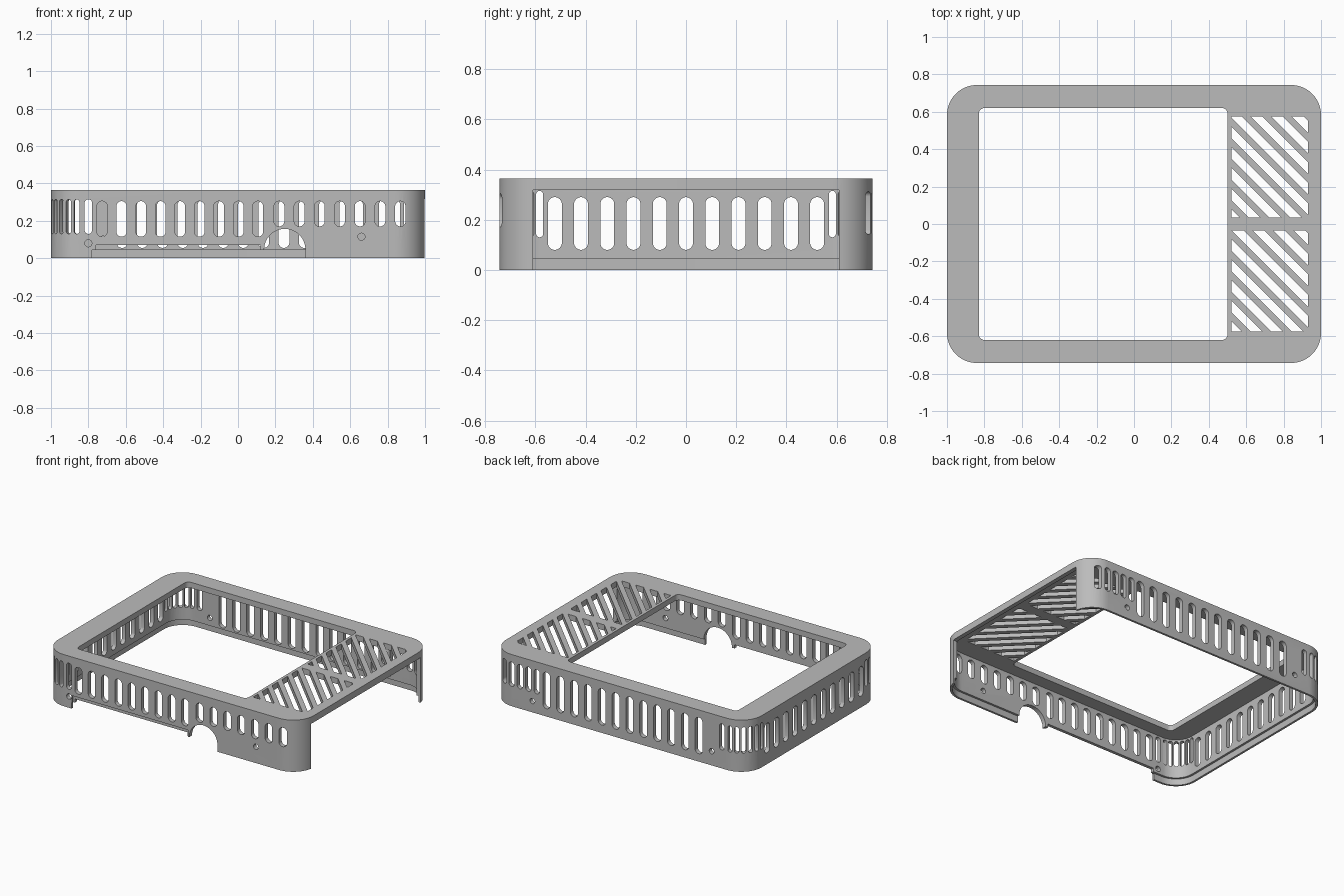
import bpy, bmesh
from math import pi, cos, sin, radians
from mathutils import Vector

if "Cube" in bpy.data.objects:
    bpy.data.objects.remove(bpy.data.objects["Cube"])

HX, HY, TOP, RADIUS, WALL = 1.0, 0.743, 0.365, 0.16, 0.03


def prism(bm, points, push):
    """Closed solid made by sweeping a flat outline along a vector."""
    face = bm.faces.new([bm.verts.new(p) for p in points])
    swept = bmesh.ops.extrude_face_region(bm, geom=[face], use_keep_orig=True)
    verts = [g for g in swept["geom"] if isinstance(g, bmesh.types.BMVert)]
    bmesh.ops.translate(bm, verts=verts, vec=push)


def rounded(bm, x0, x1, y0, y1, r, z0, z1, steps=12):
    points = []
    corners = [(x1 - r, y1 - r), (x0 + r, y1 - r), (x0 + r, y0 + r), (x1 - r, y0 + r)]
    for k, (cx, cy) in enumerate(corners):
        for i in range(steps + 1):
            a = (k + i / steps) * pi / 2
            points.append((cx + r * cos(a), cy + r * sin(a), z0))
    prism(bm, points, Vector((0, 0, z1 - z0)))


def box(bm, x0, x1, y0, y1, z0, z1):
    prism(bm, [(x0, y0, z0), (x1, y0, z0), (x1, y1, z0), (x0, y1, z0)],
          Vector((0, 0, z1 - z0)))


def slot(bm, x, y, facing, width, z0, z1, depth=0.12, n=20):
    """Round-ended slot through a wall whose normal has the given angle."""
    out = Vector((cos(facing), sin(facing), 0))
    side = Vector((-sin(facing), cos(facing), 0))
    r, points = width / 2, []
    for i in range(n):
        a = 2 * pi * (i + 0.5) / n
        z = r * sin(a) + (z1 - r if sin(a) > 0 else z0 + r)
        points.append(Vector((x, y, z)) + side * r * cos(a) - out * depth / 2)
    prism(bm, points, out * depth)


def strip(bm, c, y0, y1):
    """Diagonal vent, clipped to one rectangular vent field."""
    part = bmesh.new()
    box(part, 0.52, 0.93, y0, y1, 0.319, 0.45)
    normal = Vector((1, 1, 0)).normalized()
    for sign in (1, -1):
        cut = bmesh.ops.bisect_plane(
            part, geom=part.verts[:] + part.edges[:] + part.faces[:],
            plane_co=Vector((c + sign * 0.031, 0, 0)), plane_no=normal * sign,
            clear_outer=True)
        edges = [g for g in cut["geom_cut"] if isinstance(g, bmesh.types.BMEdge)]
        if edges:
            bmesh.ops.holes_fill(part, edges=edges)
    if part.faces:
        temp = bpy.data.meshes.new("strip")
        part.to_mesh(temp)
        bm.from_mesh(temp)
        bpy.data.meshes.remove(temp)
    part.free()


def make(name, bm):
    bmesh.ops.recalc_face_normals(bm, faces=bm.faces[:])
    mesh = bpy.data.meshes.new(name)
    bm.to_mesh(mesh)
    bm.free()
    obj = bpy.data.objects.new(name, mesh)
    bpy.context.collection.objects.link(obj)
    return obj


def carve(obj, bm):
    cutter = make("cutter", bm)
    cutter.hide_render = True
    mod = obj.modifiers.new("carve", "BOOLEAN")
    mod.operation, mod.solver, mod.object = "DIFFERENCE", "EXACT", cutter
    bpy.context.view_layer.update()
    deps = bpy.context.evaluated_depsgraph_get()
    mesh = bpy.data.meshes.new_from_object(obj.evaluated_get(deps))
    obj.modifiers.clear()
    obj.data = mesh
    bpy.data.objects.remove(cutter)


# Solid body
body = bmesh.new()
rounded(body, -HX, HX, -HY, HY, RADIUS, 0, TOP)
frame = make("enclosure_frame", body)

# Inner cavity, then the wider step around the bottom rim
for inset, z in ((WALL, 0.325), (WALL / 2, 0.045)):
    bm = bmesh.new()
    rounded(bm, -HX + inset, HX - inset, -HY + inset, HY - inset, RADIUS - inset, -0.1, z)
    carve(frame, bm)

# Top window and open right end
bm = bmesh.new()
rounded(bm, -0.83, 0.5, -0.62, 0.62, 0.03, 0.319, 0.5, 5)
box(bm, 0.9, 1.1, -0.61, 0.61, -0.1, 0.318)

# Diagonal vents in two fields
for i in range(9):
    strip(bm, 0.57 + 0.11 * i, 0.035, 0.575)
    strip(bm, -0.03 + 0.11 * i, -0.575, -0.035)

# Front wall slots: long ones, then short ones above the notch
for i in range(9):
    slot(bm, -0.727 + 0.1042 * i, -HY, -pi / 2, 0.056, 0.115, 0.305)
for i in range(7):
    slot(bm, 0.22 + 0.108 * i, -HY, -pi / 2, 0.056, 0.17, 0.305)

# Back wall slots: tall ones, then short ones
for i in range(12):
    slot(bm, -0.62 + 0.1082 * i, HY, pi / 2, 0.058, 0.055, 0.312)
for i in range(5):
    slot(bm, 0.645 + 0.066 * i, HY - 0.02, pi / 2, 0.045, 0.14, 0.312)

# End wall slots
for i in range(11):
    slot(bm, -HX, 0.1045 * (i - 5), pi, 0.056, 0.08, 0.29)

# Slots around both closed corners
for side in (1, -1):
    slot(bm, -0.8, side * HY, side * pi / 2, 0.04, 0.13, 0.315)
    for i in range(6):
        a = radians(98 + 16.4 * i)
        r = RADIUS - WALL / 2
        slot(bm, -HX + RADIUS + r * cos(a), side * (HY - RADIUS + r * sin(a)),
             side * a, 0.028, 0.13, 0.315, 0.06)

# Screw holes
for x, side, z in ((-0.8, -1, 0.08), (0.66, -1, 0.115), (-0.72, 1, 0.1), (0.68, 1, 0.08)):
    slot(bm, x, side * HY, side * pi / 2, 0.038, z - 0.019, z + 0.019)
carve(frame, bm)

# Front bottom cut-out with its taller part and the round notch
bm = bmesh.new()
box(bm, -0.78, 0.36, -0.8, -0.65, -0.1, 0.044)
carve(frame, bm)
bm = bmesh.new()
box(bm, -0.76, 0.12, -0.8, -0.65, -0.1, 0.07)
slot(bm, 0.25, -HY, -pi / 2, 0.22, -0.065, 0.157, 0.15, 40)
carve(frame, bm)
bm = bmesh.new()
box(bm, -0.775, 0.13, -0.8, -HY + 0.008, -0.1, 0.092)
carve(frame, bm)

# Material and shading
grey = bpy.data.materials.new("plain_grey")
grey.use_nodes = True
colour = (0.5, 0.5, 0.5, 1)
grey.diffuse_color = colour
grey.node_tree.nodes["Principled BSDF"].inputs["Base Color"].default_value = colour
frame.data.materials.clear()
frame.data.materials.append(grey)
bpy.ops.object.select_all(action="DESELECT")
frame.select_set(True)
bpy.context.view_layer.objects.active = frame
bpy.ops.object.shade_smooth_by_angle(angle=radians(30))
